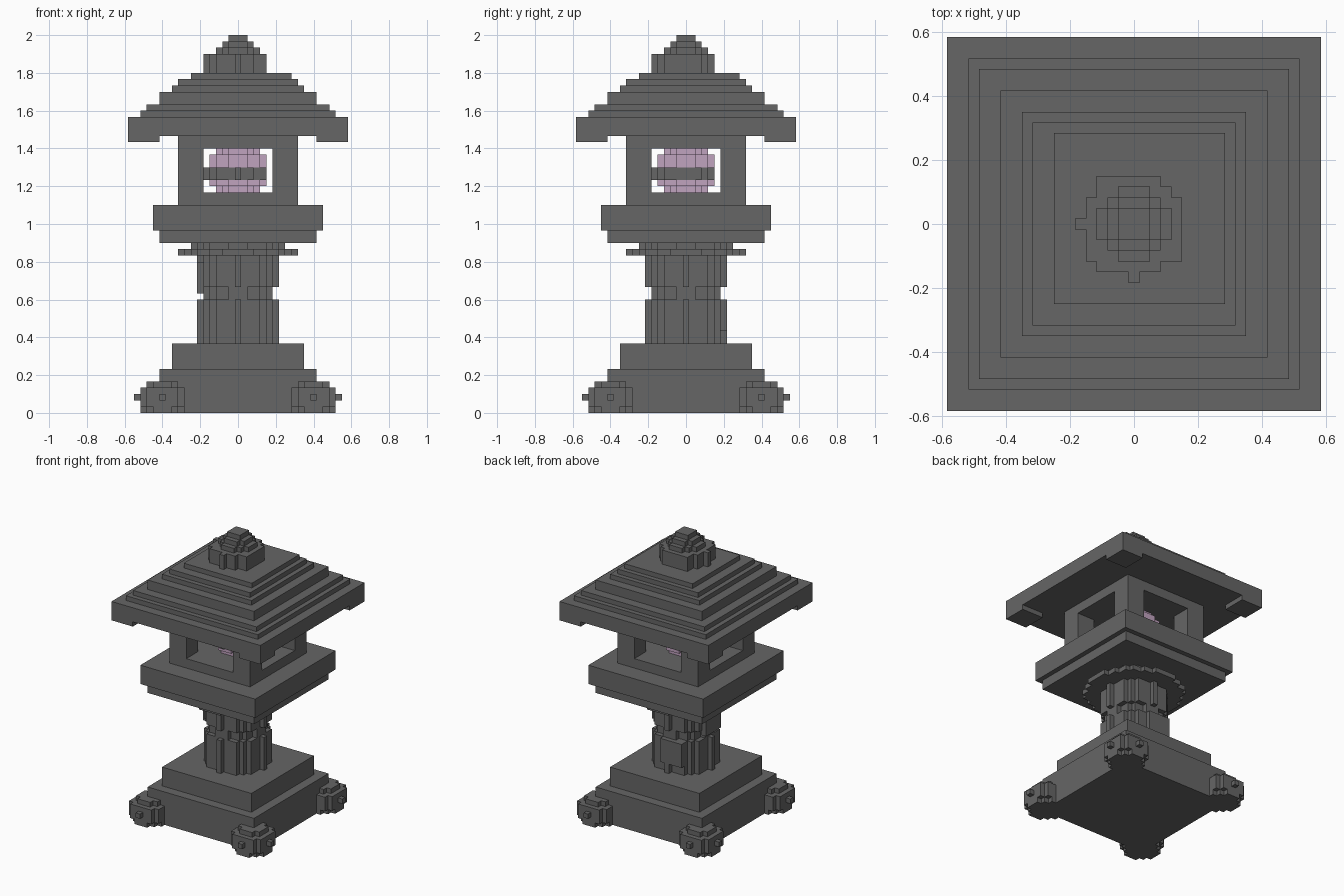
import bpy
import bmesh
import math

if "Cube" in bpy.data.objects:
    bpy.data.objects.remove(bpy.data.objects["Cube"], do_unlink=True)

U = 1 / 30  # one block


def material(name, rgb):
    m = bpy.data.materials.new(name)
    m.use_nodes = True
    m.diffuse_color = (*rgb, 1)
    m.node_tree.nodes["Principled BSDF"].inputs["Base Color"].default_value = (*rgb, 1)
    return m


STONE = material("dark grey stone", (0.133, 0.133, 0.133))
GLOW = material("pale mauve glow", (0.527, 0.366, 0.521))


# ---- plan outlines, in blocks ----
def stepped(corners):
    """Four-way symmetric outline from its outer corners in one quadrant."""
    quad = []
    for i, (x, y) in enumerate(corners):
        if i:
            quad.append((x, corners[i - 1][1]))
        quad.append((x, y))
    back = quad[::-1]
    return (quad + [(-x, y) for x, y in back]
            + [(-x, -y) for x, y in quad] + [(x, -y) for x, y in back])


def square(a):
    return stepped([(a, a)])


def disc(r):
    """Blocky circle."""
    tops = {}
    for j in range(int(r) + 1):
        tops[int(math.sqrt(r * r - j * j)) + 0.5] = j + 0.5
    return stepped(sorted(tops.items(), reverse=True))


def rect(x0, x1, y0, y1):
    return [(x1, y1), (x0, y1), (x0, y0), (x1, y0)]


def prisms(name, layers, mat=STONE, centre=(0, 0)):
    """One object from stacked layers of (outline, bottom, top)."""
    bm = bmesh.new()
    for outline, z0, z1 in layers:
        base = bm.faces.new([bm.verts.new((x * U, y * U, z0 * U)) for x, y in outline])
        ext = bmesh.ops.extrude_face_region(bm, geom=[base], use_keep_orig=True)
        top = [g for g in ext["geom"] if isinstance(g, bmesh.types.BMVert)]
        bmesh.ops.translate(bm, verts=top, vec=(0, 0, (z1 - z0) * U))
    bmesh.ops.recalc_face_normals(bm, faces=bm.faces)
    me = bpy.data.meshes.new(name)
    bm.to_mesh(me)
    bm.free()
    me.materials.append(mat)
    ob = bpy.data.objects.new(name, me)
    ob.location = (centre[0] * U, centre[1] * U, 0)
    bpy.context.collection.objects.link(ob)
    return ob


def carve(ob, outline, z0, z1):
    """Cut a prism out of an object."""
    cutter = prisms("cutter", [(outline, z0, z1)])
    cutter.hide_render = True
    mod = ob.modifiers.new("carve", 'BOOLEAN')
    mod.operation = 'DIFFERENCE'
    mod.solver = 'EXACT'
    mod.object = cutter
    bpy.context.view_layer.update()
    dg = bpy.context.evaluated_depsgraph_get()
    me = bpy.data.meshes.new_from_object(ob.evaluated_get(dg))
    ob.modifiers.clear()
    ob.data = me
    bpy.data.objects.remove(cutter, do_unlink=True)


# ---- base and rounded feet ----
prisms("base", [(square(12.5), 0, 7), (square(10.5), 7, 11)])
for sx, side in ((1, "left"), (-1, "right")):
    for sy, end in ((-1, "front"), (1, "back")):
        stud_x = rect(*sorted((3 * sx, 4.5 * sx)), -0.5, 0.5)
        stud_y = rect(-0.5, 0.5, *sorted((3 * sy, 4.5 * sy)))
        prisms(f"foot_{end}_{side}",
               [(disc(3.4), 0, 1), (disc(3.7), 1, 4), (disc(2.4), 4, 5),
                (stud_x, 2, 3), (stud_y, 2, 3)],
               centre=(12 * sx, 12 * sy))

# ---- shaft with notched corners, side plates and collar ----
neck = stepped([(5.5, 1.5), (4.5, 3.5), (3.5, 4.5), (1.5, 5.5)])
prisms("shaft", [(disc(6), 11, 18), (neck, 18, 20), (disc(6), 20, 25)])
prisms("plate_right", [(rect(-6.5, -5.4, -2.5, 2.5), 19, 24)])
prisms("plate_back", [(rect(-3.5, 1.5, 5.4, 6.5), 13, 18)])
prisms("collar", [(disc(9.25), 25, 26), (disc(7.25), 26, 27)])

# ---- platform and light chamber with four windows ----
prisms("platform", [(square(12.5), 27, 29), (square(13.5), 29, 33)])
chamber = prisms("light_chamber", [(square(9.5), 33, 44)])
carve(chamber, stepped([(11, 5.5), (5.5, 11)]), 35, 42)

# Off-centre ring outline shared by the globe band and the finial
ring = [(4.5, 2.5), (3.5, 2.5), (3.5, 3.5), (2.5, 3.5), (2.5, 4.5), (-3.5, 4.5),
        (-3.5, 2.5), (-4.5, 2.5), (-4.5, 0.5), (-5.5, 0.5), (-5.5, -0.5),
        (-4.5, -0.5), (-4.5, -3.5), (-3.5, -3.5), (-3.5, -4.5), (-0.5, -4.5),
        (-0.5, -5.5), (0.5, -5.5), (0.5, -4.5), (2.5, -4.5), (2.5, -3.5), (4.5, -3.5)]

# ---- glowing globe ----
prisms("globe", [(disc(3.6), 35, 36), (disc(4.3), 36, 37),
                 (disc(4.3), 39, 41), (disc(3.6), 41, 42)], GLOW)
prisms("globe_band", [(ring, 37, 39)])

# ---- roof: eave with dropped corners, then steps ----
eave = prisms("eave", [(square(17.5), 43, 47)])
carve(eave, stepped([(19, 12.5), (12.5, 19)]), 42, 44)
prisms("roof_steps", [(square(15.5), 47, 48), (square(14.5), 48, 49),
                      (square(12.5), 49, 51), (square(10.5), 51, 52),
                      (square(9.5), 52, 53), (rect(-7.5, 8.5, -7.5, 8.5), 53, 54)])
prisms("finial", [(ring, 54, 57), (disc(3.4), 57, 58),
                  (disc(2.4), 58, 59), (square(1.5), 59, 60)])
